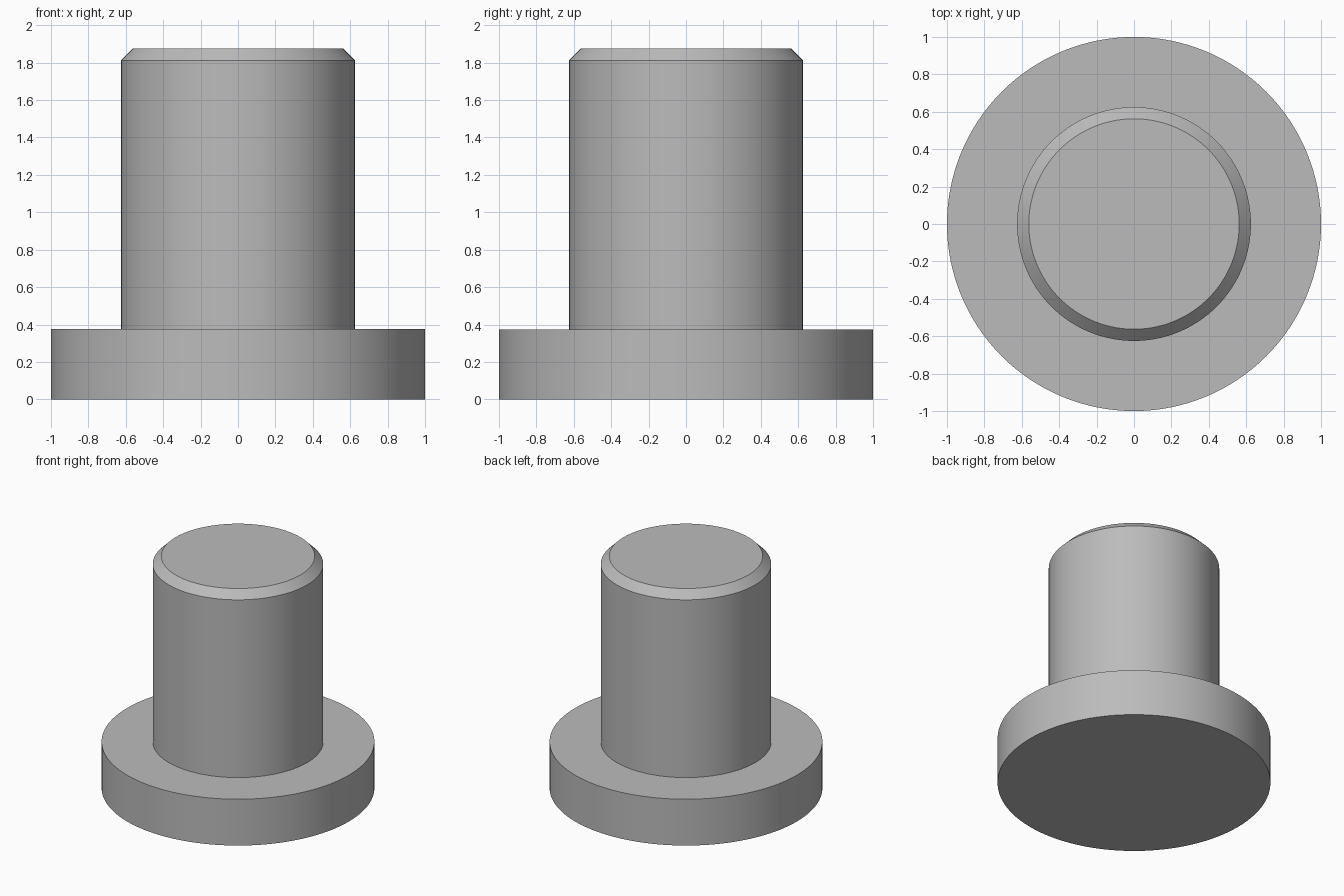
import bpy
import bmesh
import math

cube = bpy.data.objects.get("Cube")
if cube:
    bpy.data.objects.remove(cube, do_unlink=True)

SEGMENTS = 128
FLANGE_RADIUS, FLANGE_HEIGHT = 1.0, 0.375
SHANK_RADIUS, TOTAL_HEIGHT = 0.625, 1.875
CHAMFER = 0.0625

# Plain grey metal
grey = bpy.data.materials.new("plain_grey")
grey.use_nodes = True
colour = (0.5, 0.5, 0.5, 1.0)
grey.diffuse_color = colour
grey.node_tree.nodes["Principled BSDF"].inputs["Base Color"].default_value = colour

# Outline (radius, height) of the flanged pin, from the bottom rim to the top rim
profile = [
    (FLANGE_RADIUS, 0),
    (FLANGE_RADIUS, FLANGE_HEIGHT),
    (SHANK_RADIUS, FLANGE_HEIGHT),
    (SHANK_RADIUS, TOTAL_HEIGHT - CHAMFER),
    (SHANK_RADIUS - CHAMFER, TOTAL_HEIGHT),
]


def ring(bm, radius, z):
    angles = [math.tau * i / SEGMENTS for i in range(SEGMENTS)]
    return [bm.verts.new((radius * math.cos(a), radius * math.sin(a), z)) for a in angles]


# Flange, shank and chamfer as one closed turned body
bm = bmesh.new()
rings = [ring(bm, r, z) for r, z in profile]
for low, high in zip(rings, rings[1:]):
    for i in range(SEGMENTS):
        j = (i + 1) % SEGMENTS
        bm.faces.new((low[i], low[j], high[j], high[i]))
bm.faces.new(rings[0][::-1])
bm.faces.new(rings[-1])
bmesh.ops.recalc_face_normals(bm, faces=bm.faces)

mesh = bpy.data.meshes.new("flanged_pin")
bm.to_mesh(mesh)
bm.free()
mesh.materials.append(grey)
pin = bpy.data.objects.new("flanged_pin", mesh)
bpy.context.collection.objects.link(pin)

# Smooth round sides, crisp rims
bpy.ops.object.select_all(action="DESELECT")
pin.select_set(True)
bpy.context.view_layer.objects.active = pin
bpy.ops.object.shade_smooth_by_angle(angle=math.radians(30))
